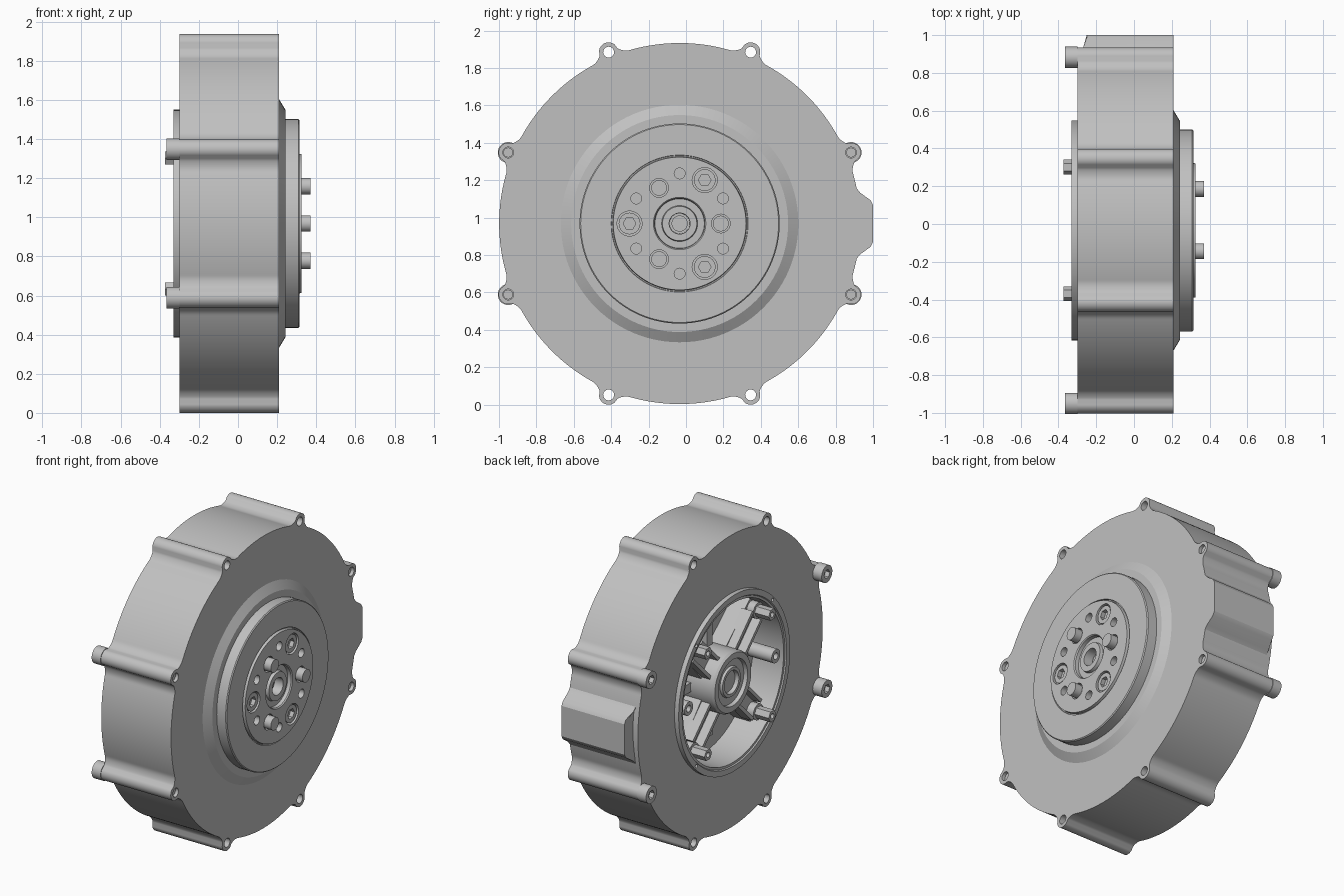
import bpy, bmesh, math
from mathutils import Matrix, Vector

CY, CZ = -0.034, 0.968          # axis of the housing, running along x
if "Cube" in bpy.data.objects:
    bpy.data.objects.remove(bpy.data.objects["Cube"])

grey = bpy.data.materials.new("satin_grey")
grey.use_nodes = True
COLOUR = (0.53, 0.53, 0.53, 1)
grey.diffuse_color = COLOUR
grey.node_tree.nodes["Principled BSDF"].inputs["Base Color"].default_value = COLOUR


def polar(x, rad, deg):
    a = math.radians(deg)
    return Vector((x, CY + rad * math.cos(a), CZ + rad * math.sin(a)))


def finish(name, bm):
    bmesh.ops.recalc_face_normals(bm, faces=bm.faces)
    me = bpy.data.meshes.new(name)
    bm.to_mesh(me)
    bm.free()
    me.materials.append(grey)
    ob = bpy.data.objects.new(name, me)
    bpy.context.collection.objects.link(ob)
    smooth(ob)
    return ob


def smooth(ob):
    ob.data.shade_smooth()
    ob.data.set_sharp_from_angle(angle=math.radians(28))


def lathe(name, profile, steps=96, closed=False):
    """Spin (x, radius) points around the housing axis."""
    bm = bmesh.new()
    vs = [bm.verts.new((x, CY, CZ + r)) for x, r in profile]
    pairs = list(zip(vs, vs[1:])) + ([(vs[-1], vs[0])] if closed else [])
    es = [bm.edges.new(p) for p in pairs]
    bmesh.ops.spin(bm, geom=vs + es, cent=(0, CY, CZ), axis=(1, 0, 0),
                   angle=math.tau, steps=steps, use_duplicate=False)
    bmesh.ops.remove_doubles(bm, verts=bm.verts, dist=1e-5)
    return finish(name, bm)


def prism(name, points, x0, x1):
    """Extrude a (y, z) outline, given relative to the axis, along x."""
    bm = bmesh.new()
    face = bm.faces.new([bm.verts.new((x0, CY + y, CZ + z)) for y, z in points])
    new = bmesh.ops.extrude_face_region(bm, geom=[face])["geom"]
    bmesh.ops.translate(bm, vec=(x1 - x0, 0, 0),
                        verts=[v for v in new if isinstance(v, bmesh.types.BMVert)])
    return finish(name, bm)


def rods(name, places, r, x0, x1, segs=24):
    """Cylinders along x at (radius, angle) places, in one object."""
    bm = bmesh.new()
    for rad, deg in places:
        m = Matrix.Translation(polar((x0 + x1) / 2, rad, deg)) @ Matrix.Rotation(math.pi / 2, 4, 'Y')
        bmesh.ops.create_cone(bm, cap_ends=True, segments=segs, radius1=r,
                              radius2=r, depth=x1 - x0, matrix=m)
    return finish(name, bm)


def cut(ob, *cutters):
    for c in cutters:
        c.hide_render = True
        mod = ob.modifiers.new("cut", 'BOOLEAN')
        mod.operation, mod.solver, mod.object = 'DIFFERENCE', 'EXACT', c
    dg = bpy.context.evaluated_depsgraph_get()
    me = bpy.data.meshes.new_from_object(ob.evaluated_get(dg))
    ob.modifiers.clear()
    ob.data = me
    smooth(ob)
    for c in cutters:
        bpy.data.objects.remove(c)


def bar(name, deg, r0, r1, w0, w1, x0, x1, off=0.0):
    """Radial tapered bar, optionally shifted sideways."""
    a = math.radians(deg)
    pts = [(r0, off - w0), (r1, off - w1), (r1, off + w1), (r0, off + w0)]
    return prism(name, [(u * math.cos(a) - v * math.sin(a),
                         u * math.sin(a) + v * math.cos(a)) for u, v in pts], x0, x1)


# Housing outline: a circle with eight filleted screw lugs
R, LUG_R, LUG = 0.965, 0.992, 0.052


def outline_radius(deg):
    d = abs((deg % 45) - 22.5)
    s = LUG_R * math.sin(math.radians(d))
    if s < LUG:
        return LUG_R * math.cos(math.radians(d)) + math.sqrt(LUG ** 2 - s ** 2)
    t = min(1, (s - LUG) / 0.06)
    return R + (LUG_R - R) * (1 - t) ** 2


outline = []
for i in range(720):
    a = math.radians(i / 2)
    r = outline_radius(i / 2)
    outline.append((r * math.cos(a), r * math.sin(a)))
housing = prism("housing", outline, -0.30, 0.21)
lugs = [(LUG_R, 22.5 + 45 * k) for k in range(8)]
cut(housing,
    rods("bore_cutter", [(0, 0)], 0.525, -0.5, -0.10, 96),
    rods("lug_hole_cutter", lugs, 0.029, -0.5, 0.5))

# Cable bump on the side, with a chamfered end
bump = prism("cable_bump", [(0.90, -0.2), (0.945, -0.19), (0.965, -0.165), (1.02, -0.125),
                            (1.034, -0.10), (1.034, 0.10), (1.02, 0.125), (0.965, 0.165),
                            (0.945, 0.19), (0.90, 0.2)], -0.27, 0.21)
for v in bump.data.vertices:
    if v.co.x < -0.2 and v.co.y > CY + 1.0:
        v.co.x += 0.02

# Rear flange ring with small screw holes
flange = lathe("rear_flange", [(-0.29, 0.525), (-0.29, 0.582), (-0.33, 0.582), (-0.33, 0.545),
                               (-0.322, 0.54), (-0.322, 0.525)], closed=True)
cut(flange, rods("flange_hole_cutter", [(0.562, 45 + 90 * k) for k in range(4)],
                 0.012, -0.4, -0.31, 12))

# Output cover, stepped disc and central bore
cover = lathe("output_cover", [(0.15, 0), (0.15, 0.635), (0.21, 0.635), (0.243, 0.58),
                               (0.243, 0.535), (0.308, 0.535), (0.314, 0.529), (0.314, 0.366),
                               (0.306, 0.364), (0.306, 0.358), (0.325, 0.355), (0.325, 0.14),
                               (0.318, 0.134), (0.295, 0.132), (0.295, 0.096), (0.315, 0.092),
                               (0.315, 0.056), (0.23, 0.054), (0.23, 0)])
pins = [(0.22, 120 * k) for k in range(3)]
screws = [(0.268, 60 + 120 * k) for k in range(3)]
cut(cover,
    rods("pin_seat_cutter", pins, 0.05, 0.30, 0.5),
    rods("counterbore_cutter", screws, 0.067, 0.28, 0.5),
    rods("face_hole_cutter", [(0.268, 30 + 60 * k) for k in range(6)], 0.029, 0.25, 0.5))
rods("drive_pins", pins, 0.042, 0.28, 0.37)
heads = rods("output_screw_heads", screws, 0.058, 0.26, 0.318)
cut(heads, rods("output_socket_cutter", screws, 0.034, 0.29, 0.5, 6))
lathe("centre_pin", [(0.22, 0), (0.22, 0.043), (0.26, 0.043), (0.26, 0)], 32)

# Side screws standing out of the rear
side = [(LUG_R, a) for a in (22.5, 157.5, 202.5, 337.5)]
bolts = rods("side_bolts", side, 0.056, -0.365, -0.30, 28)
cut(bolts, rods("side_socket_cutter", side, 0.03, -0.5, -0.335, 6))
rods("side_bolt_shanks", side, 0.026, -0.305, 0.19, 20)

# Rear hub
lathe("rear_hub", [(-0.08, 0), (-0.08, 0.2), (-0.305, 0.2), (-0.32, 0.19), (-0.32, 0.152),
                   (-0.295, 0.148), (-0.295, 0.1), (-0.31, 0.095), (-0.31, 0.075),
                   (-0.285, 0.07), (-0.285, 0)], 64)

# Diagonal arms with raised rails, and hex standoffs at their ends
for k in range(4):
    deg = 45 + 90 * k
    bar(f"arm_{k}", deg, 0.15, 0.515, 0.085, 0.06, -0.22, -0.09)
    for s in (-1, 1):
        bar(f"arm_rail_{k}_{s}", deg, 0.17, 0.44, 0.011, 0.011, -0.28, -0.2, s * 0.062)
    bar(f"floor_rib_{k}", 90 * k, 0.15, 0.40, 0.03, 0.03, -0.15, -0.09)
corners = [(0.474, 45 + 90 * k) for k in range(4)]
rods("standoff_bases", corners, 0.052, -0.27, -0.1, 20)
standoffs = rods("hex_standoffs", corners, 0.039, -0.373, -0.25, 6)
cut(standoffs, rods("standoff_hole_cutter", corners, 0.017, -0.5, -0.33, 12))

# Plain posts between the arms
posts = [(0.455, 0), (0.455, 180)]
rear_posts = rods("rear_posts", posts, 0.045, -0.315, -0.09)
cut(rear_posts, rods("post_hole_cutter", posts, 0.022, -0.5, -0.27, 16))
